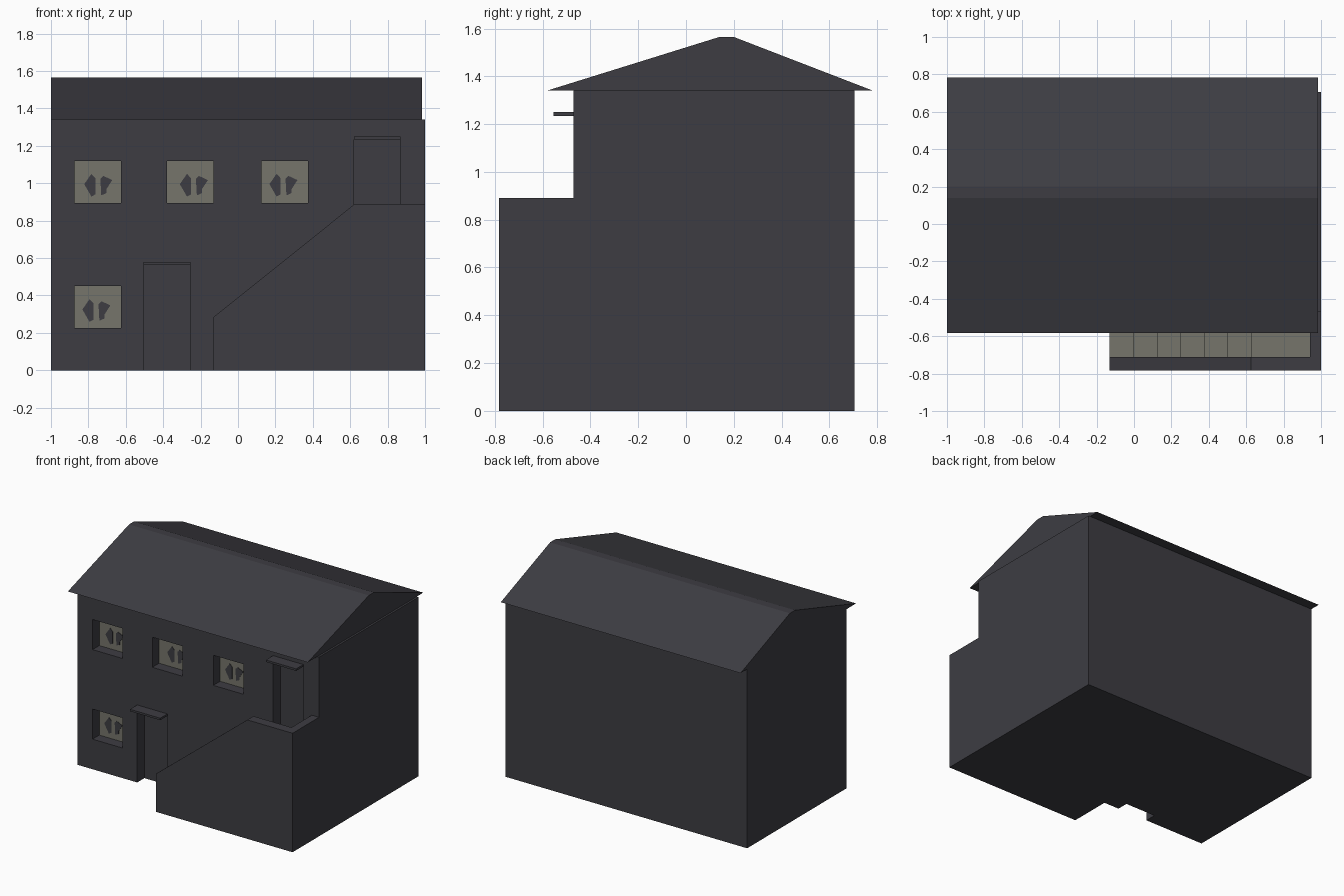
import bpy, bmesh
from mathutils import Vector

if "Cube" in bpy.data.objects:
    bpy.data.objects.remove(bpy.data.objects["Cube"])


def material(name, rgb):
    m = bpy.data.materials.new(name)
    m.diffuse_color = (*rgb, 1)
    m.use_nodes = True
    m.node_tree.nodes["Principled BSDF"].inputs["Base Color"].default_value = m.diffuse_color
    return m


DARK = material("charcoal", (0.047, 0.046, 0.055))
LIGHT = material("warm_grey", (0.180, 0.178, 0.147))


def finish(name, bm, *mats):
    bmesh.ops.recalc_face_normals(bm, faces=bm.faces)
    me = bpy.data.meshes.new(name)
    bm.to_mesh(me)
    bm.free()
    for m in mats:
        me.materials.append(m)
    ob = bpy.data.objects.new(name, me)
    bpy.context.collection.objects.link(ob)
    return ob


def add_prism(bm, profile, axis, lo, hi):
    """Extrude a (u, z) profile along x or y."""
    def place(u, z, d):
        return (d, u, z) if axis == "x" else (u, d, z)
    face = bm.faces.new([bm.verts.new(place(u, z, lo)) for u, z in profile])
    ext = bmesh.ops.extrude_face_region(bm, geom=[face])
    step = Vector(place(0, 0, hi - lo))
    bmesh.ops.translate(bm, vec=step, verts=[v for v in ext["geom"] if isinstance(v, bmesh.types.BMVert)])


def prism(name, profile, axis, lo, hi, *mats):
    bm = bmesh.new()
    add_prism(bm, profile, axis, lo, hi)
    return finish(name, bm, *mats)


def rect(x0, x1, z0, z1):
    return [(x0, z0), (x1, z0), (x1, z1), (x0, z1)]


FRONT, DEPTH, W = -0.47, 0.085, 0.25
BACK = FRONT + DEPTH
# x, z of each window corner, and sideways offset of its dark shapes
WINDOWS = [(-0.875, 0.895, 0.0), (-0.38, 0.895, 0.016),
           (0.125, 0.895, -0.01), (-0.875, 0.225, -0.01)]
WIN_H = 0.225
# x, bottom z of each door
DOORS = [(-0.505, 0.0), (0.62, 0.67)]
DOOR_H = 0.565

# House walls with recessed windows and doors
walls = prism("house_walls", rect(-1, 1, 0, 1.34), "y", FRONT, 0.705, DARK)
bm = bmesh.new()
for x, z, _ in WINDOWS:
    add_prism(bm, rect(x, x + W, z, z + WIN_H), "y", FRONT - 0.1, BACK)
for x, z in DOORS:
    low = z if z else -0.1
    add_prism(bm, rect(x, x + W, low, z + DOOR_H), "y", FRONT - 0.1, BACK)
cutter = finish("opening_cutter", bm, DARK)
cutter.hide_render = True
cutter.hide_viewport = True
cut = walls.modifiers.new("openings", "BOOLEAN")
cut.operation, cut.solver, cut.object = "DIFFERENCE", "EXACT", cutter

# Window panes with two dark shapes on each
SHAPES = [[(0.053, 0.100), (0.091, 0.155), (0.112, 0.133), (0.112, 0.045), (0.091, 0.034)],
          [(0.139, 0.128), (0.155, 0.144), (0.203, 0.122), (0.171, 0.073),
           (0.171, 0.052), (0.144, 0.040)]]
for i, (x, z, off) in enumerate(WINDOWS):
    prism(f"window_pane_{i}", rect(x, x + W, z, z + WIN_H), "y", BACK - 0.005, BACK, LIGHT)
    for j, shape in enumerate(SHAPES):
        pts = [(x + off + u, z + v) for u, v in shape]
        prism(f"window_shape_{i}_{j}", pts, "y", BACK - 0.008, BACK - 0.004, DARK)

# Canopies over the doors
for i, (x, z) in enumerate(DOORS):
    top = z + DOOR_H
    prism(f"door_canopy_{i}", rect(x, x + W, top, top + 0.015), "y", FRONT - 0.085, FRONT, DARK)

# Roof with a narrow flat ridge
prism("roof", [(-0.583, 1.34), (0.783, 1.34), (0.20, 1.565), (0.14, 1.565)], "x", -1, 0.985, DARK)

# Outside stair: solid steps with light treads, rising to a landing
START, RUN, N, LANDING = -0.13, 0.126, 6, 0.67
RISE = LANDING / (N + 1)
profile = [(START, 0)]
for i in range(N + 1):
    x0 = START + i * RUN
    x1 = x0 + RUN if i < N else 0.94
    profile += [(x0, (i + 1) * RISE), (x1, (i + 1) * RISE)]
profile.append((0.94, 0))
stairs = prism("stair_steps", profile, "y", -0.71, FRONT, DARK, LIGHT)
for p in stairs.data.polygons:
    p.material_index = int(p.normal.z > 0.5)

# Parapet along the front and right side of the stair
prism("stair_parapet", [(START, 0), (1, 0), (1, 0.89), (0.625, 0.89), (START, 0.285)],
      "y", -0.783, -0.71, DARK)
prism("landing_parapet", rect(0.94, 1, 0, 0.89), "y", -0.71, FRONT, DARK)
